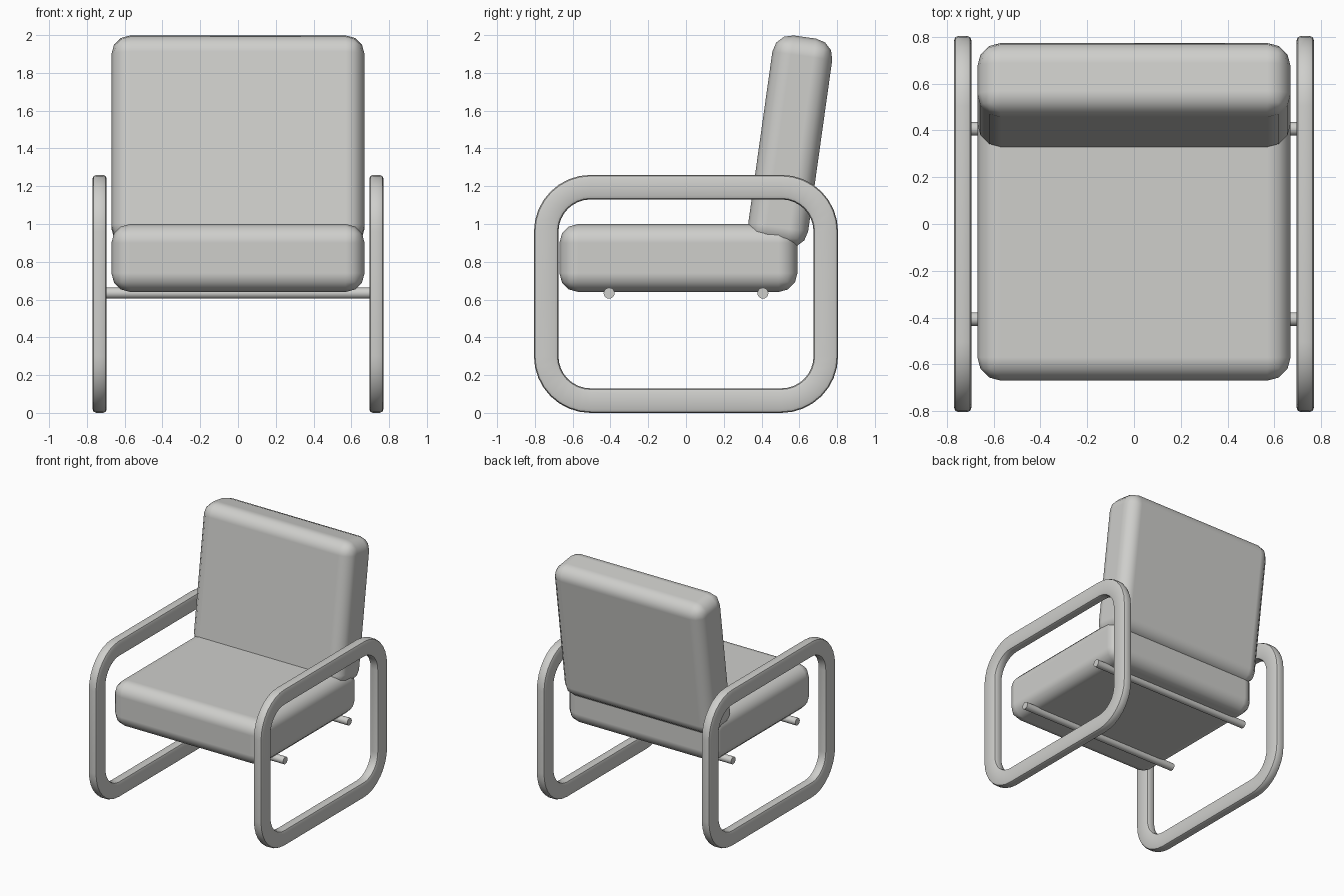
import bpy
import bmesh
from math import sin, cos, pi, radians

cube = bpy.data.objects.get("Cube")
if cube:
    bpy.data.objects.remove(cube, do_unlink=True)

# One warm grey for the whole chair
grey = bpy.data.materials.new("warm_grey")
grey.use_nodes = True
colour = (0.62, 0.62, 0.60, 1)
grey.diffuse_color = colour
grey.node_tree.nodes["Principled BSDF"].inputs["Base Color"].default_value = colour


def finish(name, bm):
    bmesh.ops.recalc_face_normals(bm, faces=bm.faces)
    mesh = bpy.data.meshes.new(name)
    bm.to_mesh(mesh)
    bm.free()
    mesh.materials.append(grey)
    obj = bpy.data.objects.new(name, mesh)
    bpy.context.collection.objects.link(obj)
    bpy.ops.object.select_all(action='DESELECT')
    obj.select_set(True)
    bpy.context.view_layer.objects.active = obj
    bpy.ops.object.shade_smooth_by_angle(angle=radians(40))
    return obj


def cushion(name, size, centre, tilt=0):
    bm = bmesh.new()
    bmesh.ops.create_cube(bm, size=1)
    bmesh.ops.scale(bm, vec=size, verts=bm.verts)
    obj = finish(name, bm)
    obj.location = centre
    obj.rotation_euler.x = tilt
    bevel = obj.modifiers.new("soft_edges", 'BEVEL')
    bevel.width = 0.1
    bevel.segments = 3
    bevel.harden_normals = True
    return obj


def side_frame(name, x):
    # Chamfered bar section (x offset, corner radius) swept round a rounded rectangle
    w, e = 0.0375, 0.02
    inner, outer = 0.17, 0.30
    section = []
    for sx, radius, sr in ((1, outer, -1), (-1, outer, -1), (-1, inner, 1), (1, inner, 1)):
        arc = [(sx * (w - e + e * cos(a)), radius + sr * (e - e * sin(a)))
               for a in (0, pi / 4, pi / 2)]
        section += arc if sx * sr < 0 else arc[::-1]
    bm = bmesh.new()
    rings = []
    steps = 8
    for corner, (cy, cz) in enumerate(((0.505, 0.96), (-0.505, 0.96),
                                       (-0.505, 0.30), (0.505, 0.30))):
        for i in range(steps + 1):
            a = (corner + i / steps) * pi / 2
            rings.append([bm.verts.new((x + dx, cy + r * cos(a), cz + r * sin(a)))
                          for dx, r in section])
    n = len(section)
    for k, ring in enumerate(rings):
        after = rings[(k + 1) % len(rings)]
        for j in range(n):
            m = (j + 1) % n
            bm.faces.new((ring[j], ring[m], after[m], after[j]))
    return finish(name, bm)


def rod(name, y):
    bm = bmesh.new()
    bmesh.ops.create_cone(bm, cap_ends=True, segments=20, radius1=0.029,
                          radius2=0.029, depth=1.41)
    obj = finish(name, bm)
    obj.rotation_euler.y = pi / 2
    obj.location = (0, y, 0.634)
    return obj


# Cushions
cushion("seat_cushion", (1.34, 1.26, 0.36), (0, -0.04, 0.82))
cushion("back_cushion", (1.34, 0.32, 1.116), (0, 0.552, 1.437), radians(-8))

# Looped armrest frames and the rods joining them
for side, sign in (("left", 1), ("right", -1)):
    side_frame(side + "_frame", sign * 0.7325)
for place, y in (("front", -0.407), ("back", 0.407)):
    rod(place + "_rod", y)
